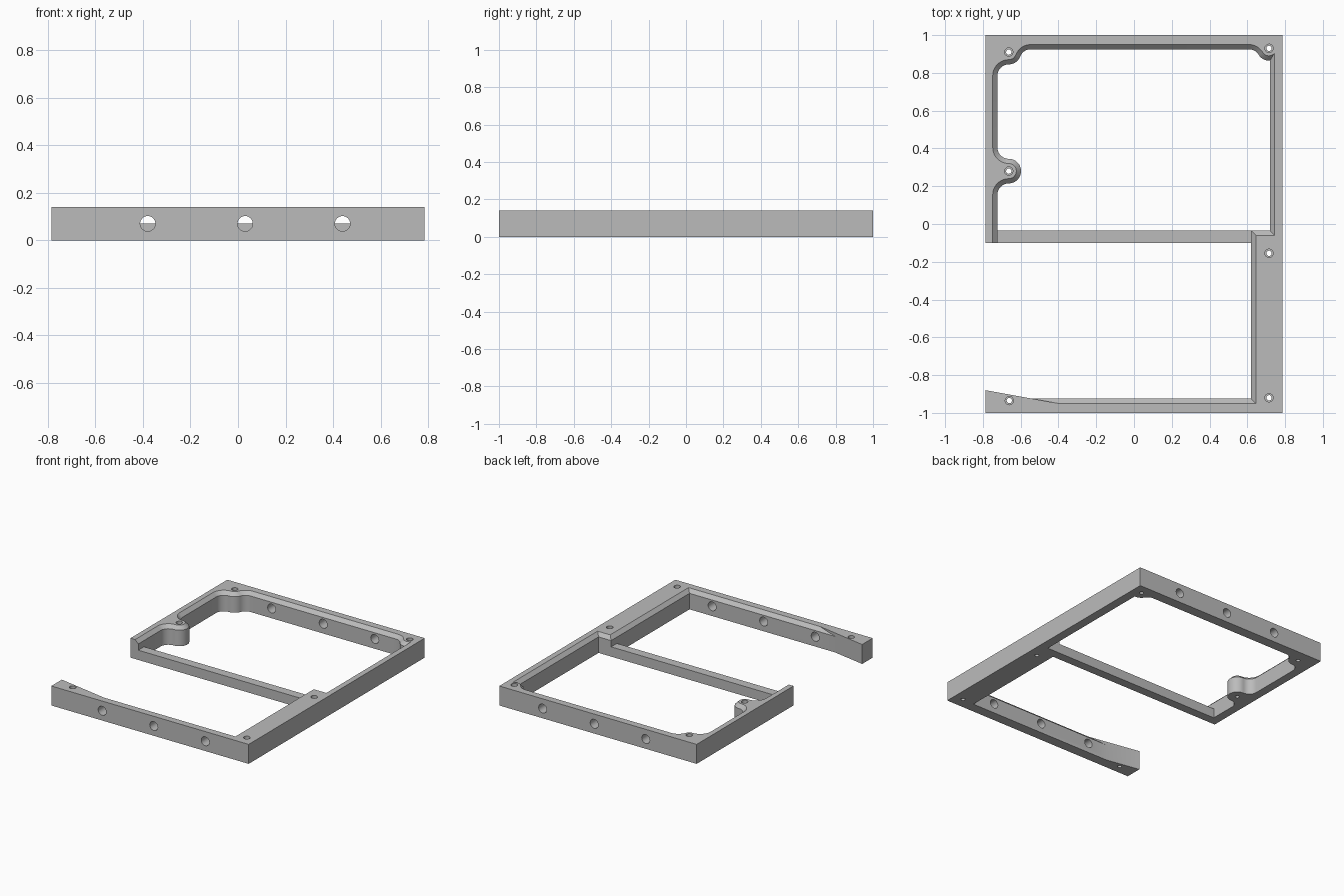
import bpy
import bmesh
from math import radians, cos, sin, acos, degrees
from mathutils import Matrix

cube = bpy.data.objects.get("Cube")
if cube:
    bpy.data.objects.remove(cube)

W, H, CH = 0.785, 0.14, 0.025      # half width, height, chamfer
BOSS, FILLET = 0.065, 0.06         # screw boss and fillet radii

grey = bpy.data.materials.new("grey plastic")
grey.use_nodes = True
grey.diffuse_color = (0.5, 0.5, 0.5, 1)
grey.node_tree.nodes["Principled BSDF"].inputs["Base Color"].default_value = (0.5, 0.5, 0.5, 1)


def add_object(name, bm):
    bmesh.ops.remove_doubles(bm, verts=bm.verts, dist=0.00001)
    bmesh.ops.recalc_face_normals(bm, faces=bm.faces)
    mesh = bpy.data.meshes.new(name)
    bm.to_mesh(mesh)
    bm.free()
    mesh.materials.append(grey)
    obj = bpy.data.objects.new(name, mesh)
    bpy.context.collection.objects.link(obj)
    return obj


def loft(name, loops):
    """Closed solid through matching (points, z) outlines."""
    bm = bmesh.new()
    rings = [[bm.verts.new((x, y, z)) for x, y in pts] for pts, z in loops]
    for a, b in zip(rings, rings[1:]):
        for i in range(len(a)):
            j = (i + 1) % len(a)
            bm.faces.new((a[i], a[j], b[j], b[i]))
    bm.faces.new(rings[0])
    bm.faces.new(rings[-1])
    return add_object(name, bm)


def box(name, x0, x1, y0, y1, z0, z1):
    pts = [(x0, y0), (x1, y0), (x1, y1), (x0, y1)]
    return loft(name, [(pts, z0), (pts, z1)])


def rod(name, x, y, z, radius, length, along_y=False):
    bm = bmesh.new()
    turn = Matrix.Rotation(radians(90), 4, 'X') if along_y else Matrix()
    bmesh.ops.create_cone(bm, cap_ends=True, segments=32, radius1=radius, radius2=radius,
                          depth=length, matrix=Matrix.Translation((x, y, z)) @ turn)
    return add_object(name, bm)


def combine(target, tool, operation):
    mod = target.modifiers.new(operation, 'BOOLEAN')
    mod.operation, mod.solver, mod.object = operation, 'EXACT', tool
    bpy.context.view_layer.objects.active = target
    bpy.ops.object.modifier_apply(modifier=mod.name)
    bpy.data.objects.remove(tool)


def arc(cx, cy, r, start, end, steps=12):
    angles = [radians(start + (end - start) * i / steps) for i in range(steps + 1)]
    return [(cx + r * cos(a), cy + r * sin(a)) for a in angles]


def opening(o):
    """Outline of the open area, grown outward by o."""
    b, f, reach = BOSS - o, FILLET + o, BOSS + FILLET
    bx, fy = -0.663, 0.865
    pts = [(-0.9, -0.925 - o), (0.62 + o, -0.925 - o), (0.62 + o, -0.035 - o), (0.72 + o, -0.035 - o)]
    # right rear boss, running into the rear wall
    t = acos((0.93 - fy) / reach)
    pts += arc(0.715, 0.93, b, -degrees(acos((0.005 + o) / b)), -90 - degrees(t))
    pts += arc(0.715 - reach * sin(t), fy, f, 90 - degrees(t), 90)
    # left rear boss
    t = acos((0.91 - fy) / reach)
    pts += arc(bx + reach * sin(t), fy, f, 90, 90 + degrees(t))
    pts += arc(bx, 0.91, b, degrees(t) - 90, -90)
    pts += arc(bx, 0.91 - reach, f, 90, 180)
    # left side boss
    pts += arc(bx, 0.28 + reach, f, 180, 270)
    pts += arc(bx, 0.28, b, 90, -90, 24)
    pts += arc(bx, 0.28 - reach, f, 90, 180)
    return pts + [(bx - f, -0.1), (-0.9, -0.1)]


# Frame body with a chamfered opening
frame = box("frame", -W, W, -1, 1, 0, H)
over = 0.002
combine(frame, loft("opening_cutter", [(opening(0), -0.1), (opening(0), H - CH),
                                       (opening(CH + over), H + over)]), 'DIFFERENCE')

# Flared free end of the front rail
flare = [(-W, -0.97), (-0.4, -0.97), (-0.4, -0.95), (-W, -0.88)]
combine(frame, loft("flare", [(flare, 0), (flare, H)]), 'UNION')

# Cable holes through the front and rear rails
for x in (-0.38, 0.03, 0.44):
    for y in (-1, 1):
        combine(frame, rod("cable_hole", x, y, H / 2, 0.032, 0.4, True), 'DIFFERENCE')

# Stepped screw holes
for x, y in ((-0.66, -0.935), (0.715, -0.92), (0.715, -0.155),
             (0.715, 0.93), (-0.663, 0.91), (-0.663, 0.28)):
    combine(frame, rod("screw_hole", x, y, H / 2, 0.014, 0.3), 'DIFFERENCE')
    combine(frame, rod("screw_recess", x, y, H, 0.022, H), 'DIFFERENCE')

# Low crossbar between the sides
crossbar = box("crossbar", -0.73, 0.63, -0.1, -0.035, 0, H / 2)

for obj in (frame, crossbar):
    bpy.ops.object.select_all(action='DESELECT')
    obj.select_set(True)
    bpy.context.view_layer.objects.active = obj
    bpy.ops.object.shade_smooth_by_angle(angle=radians(30))
